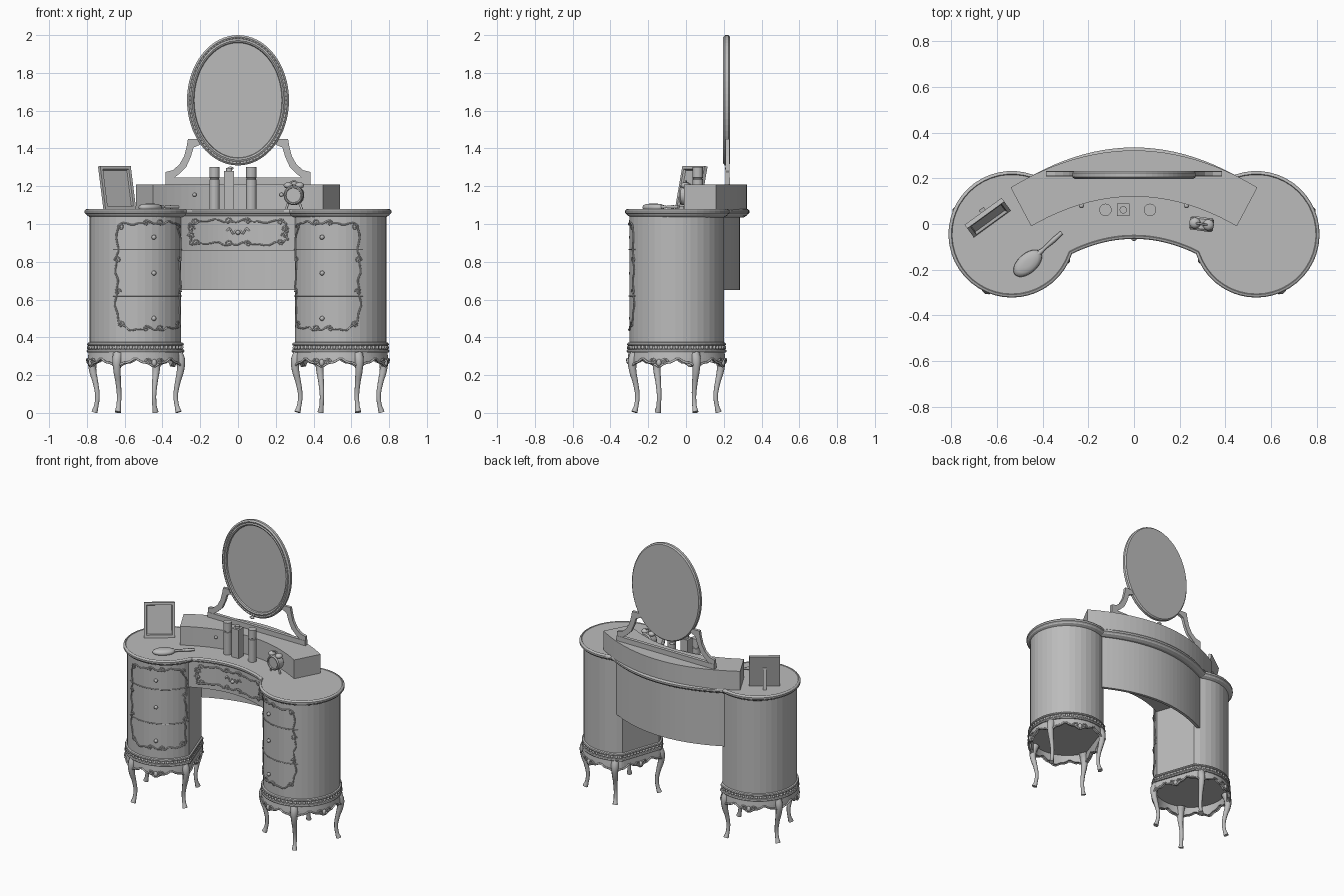
import bpy, bmesh
from math import sin, cos, pi, radians, tau
from mathutils import Vector, Matrix

old = bpy.data.objects.get("Cube")
if old:
    bpy.data.objects.remove(old)

grey = bpy.data.materials.new("plain grey")
grey.use_nodes = True
COLOUR = (0.5, 0.5, 0.5, 1)
grey.diffuse_color = COLOUR
grey.node_tree.nodes["Principled BSDF"].inputs["Base Color"].default_value = COLOUR


def add(name, mesh, smooth=False):
    obj = bpy.data.objects.new(name, mesh)
    bpy.context.scene.collection.objects.link(obj)
    mesh.materials.clear()
    mesh.materials.append(grey)
    mesh.polygons.foreach_set("use_smooth", [smooth] * len(mesh.polygons))
    return obj


def finish(name, bm, smooth=False):
    bmesh.ops.recalc_face_normals(bm, faces=bm.faces)
    mesh = bpy.data.meshes.new(name)
    bm.to_mesh(mesh)
    bm.free()
    return add(name, mesh, smooth)


def loft(name, rings, hollow=False, smooth=False):
    """Skin equal-length closed rings; cap the ends, or join them if hollow."""
    bm = bmesh.new()
    loops = [[bm.verts.new(p) for p in ring] for ring in rings]
    pairs = list(zip(loops, loops[1:]))
    if hollow:
        pairs.append((loops[-1], loops[0]))
    else:
        bm.faces.new(loops[0])
        bm.faces.new(loops[-1])
    for a, b in pairs:
        for i in range(len(a)):
            j = (i + 1) % len(a)
            bm.faces.new((a[i], a[j], b[j], b[i]))
    return finish(name, bm, smooth)


def prism(name, outline, z0, z1):
    return loft(name, [[(x, y, z) for x, y in outline] for z in (z0, z1)])


def tubes(name, paths, thick, radii=None, cyclic=False, res=1, sides=1):
    """Round rods along paths, joined into one mesh."""
    curve = bpy.data.curves.new(name, "CURVE")
    curve.dimensions = "3D"
    curve.bevel_depth = thick
    curve.bevel_resolution = sides
    curve.resolution_u = res
    curve.use_fill_caps = True
    for path in paths:
        s = curve.splines.new("BEZIER")
        s.bezier_points.add(len(path) - 1)
        s.use_cyclic_u = cyclic
        for i, (bp, p) in enumerate(zip(s.bezier_points, path)):
            bp.co = p
            bp.radius = radii[i] if radii else 1
        for bp in s.bezier_points:
            bp.handle_left_type = bp.handle_right_type = "AUTO"
    tmp = bpy.data.objects.new(name + "_path", curve)
    bpy.context.scene.collection.objects.link(tmp)
    dg = bpy.context.evaluated_depsgraph_get()
    mesh = bpy.data.meshes.new_from_object(tmp.evaluated_get(dg))
    bpy.data.objects.remove(tmp)
    return add(name, mesh, True)


def beads(name, points, size, detail=1):
    bm = bmesh.new()
    for p in points:
        m = Matrix.Translation(p) @ Matrix.Diagonal((*size, 1))
        bmesh.ops.create_icosphere(bm, subdivisions=detail, radius=1, matrix=m)
    return finish(name, bm, True)


def place(obj, loc, rx=0, rz=0):
    obj.matrix_world = (Matrix.Translation(loc) @ Matrix.Rotation(radians(rz), 4, "Z")
                        @ Matrix.Rotation(radians(rx), 4, "X"))


def bow(half, end, mid, n=24):
    """Shallow arc from -half to +half."""
    return [(half * t, mid + (end - mid) * t * t) for t in (2 * i / n - 1 for i in range(n + 1))]


def circle(r, n, cx=0, cy=0, ry=None):
    return [(cx + r * cos(tau * i / n), cy + (ry or r) * sin(tau * i / n)) for i in range(n)]


def scrollwork(name, at, w, h):
    """Wavy carved border with curls; at(u, v) maps it to a surface."""
    border, n = [], 112
    for i in range(n):
        a = tau * i / n
        c, s = cos(a), sin(a)
        k = 1 / (abs(c) ** 8 + abs(s) ** 8) ** 0.125
        wave = 0.007 * sin(10 * a) + 0.004 * sin(23 * a)
        border.append(at((w + wave) * c * k, (h + wave) * s * k))
    tubes(name + "_border", [border], 0.0045, cyclic=True)
    curls, spots = [], []
    for sx in (-1, 1):
        for sy in (-1, 1):
            spots += [(sx * w * 0.88, sy * h * 0.92, sx * sy), (sx * w * 0.2, sy * h, -sx),
                      (sx * w * 0.97, sy * h * 0.3, sy)]
    for cx, cy, d in spots:
        curls.append([at(cx + d * 0.02 * (1 - t / 11) * cos(t * 0.8),
                         cy + 0.02 * (1 - t / 11) * sin(t * 0.8)) for t in range(10)])
    tubes(name + "_curls", curls, 0.0035)


# Kidney-shaped table top with a moulded edge
lobe = [(0.535 + 0.277 * cos(radians(a)), -0.045 + 0.277 * sin(radians(a))) for a in range(198, 471, 8)]
front = [p for p in bow(0.27, -0.13, -0.065, 20) if p[0] >= 0][:-1]
back = [p for p in bow(0.44, 0.215, 0.335, 20) if p[0] >= 0][::-1][1:]
half = front + lobe + back
top = [Vector(p) for p in half + [(-x, y) for x, y in half[-2:0:-1]]]


def inset(d):
    out = []
    for i, p in enumerate(top):
        t = (top[(i + 1) % len(top)] - top[i - 1]).normalized()
        out.append((p.x - t.y * d, p.y + t.x * d))
    return out


edge = [(0.03, 1.035), (0.012, 1.045), (0.008, 1.052), (0, 1.058), (0, 1.07), (0.005, 1.077),
        (0.013, 1.08), (0.016, 1.076), (0.02, 1.076)]
loft("table_top", [[(x, y, z) for x, y in inset(d)] for d, z in edge])

# Drawer between the pedestals, and the long back panel
drawer_front = bow(0.32, -0.135, -0.05)
prism("centre_drawer", drawer_front + bow(0.42, 0.17, 0.27)[::-1], 0.86, 1.045)
prism("back_panel", bow(0.42, 0.155, 0.265) + bow(0.43, 0.172, 0.285)[::-1], 0.65, 1.045)


def on_drawer(u, v):
    return (u, -0.053 - 0.085 * (u / 0.32) ** 2, 0.955 + v)


scrollwork("drawer_scroll", on_drawer, 0.255, 0.06)
tubes("drawer_crest", [[on_drawer(s * (0.008 + 0.0065 * t), 0.012 * cos(t * 1.1) + 0.002 * t) for t in range(9)]
                       for s in (-1, 1)], 0.005)
beads("drawer_knob", [(0, -0.062, 0.955)], (0.013, 0.013, 0.013), 2)

# Pedestals: round in front, flat on the wall facing the knee space
FLAT, DOOR, LEG = radians(161), radians(-111), radians(-66)


def reach(a, off):
    c = cos(a - FLAT)
    return min(0.25 + off, (0.2 + off) / c) if c > 0.01 else 0.25 + off


for side, s in (("left", 1), ("right", -1)):
    def at(a, r, z):
        return (s * (0.537 + r * cos(a)), -0.05 + r * sin(a), z)

    def ring(off, z, n=40):
        return [at(a, reach(a, off), z(a) if callable(z) else z) for a in (FLAT + tau * i / n for i in range(n))]

    def on_door(u, v):
        return at(DOOR + u / 0.25, 0.252, 0.725 + v)

    loft(side + "_pedestal", [ring(0, 0.33), ring(0, 1.045)])
    bands = [(0, 0.318), (0.012, 0.32), (0.015, 0.327), (0.012, 0.335), (0.003, 0.338),
             (0.003, 0.354), (0.01, 0.357), (0.012, 0.363), (0.009, 0.37), (0, 0.374)]
    loft(side + "_base_moulding", [ring(o, z) for o, z in bands])
    beads(side + "_bead_band", ring(0.004, 0.346, 56), (0.01, 0.01, 0.012))

    # Carved skirt and cabriole legs
    def low(a):
        return 0.266 - 0.016 * cos(8 * (a - LEG)) - 0.005 * cos(24 * (a - LEG))

    loft(side + "_skirt", [ring(0.004, 0.322, 96), ring(0.008, 0.29, 96), ring(0.01, low, 96),
                           ring(-0.008, low, 96), ring(-0.012, 0.322, 96)], hollow=True)
    tubes(side + "_skirt_edge", [ring(0.011, low, 96)], 0.006, cyclic=True)
    legs = [LEG + k * pi / 2 for k in range(4)]
    profile = [(0.235, 0.322, 2), (0.254, 0.28, 1.9), (0.255, 0.23, 1.5), (0.238, 0.16, 1.1),
               (0.227, 0.09, 0.9), (0.234, 0.035, 0.9), (0.244, 0.004, 1.25)]
    tubes(side + "_legs", [[at(a, r, z) for r, z, _ in profile] for a in legs], 0.014,
          [w for *_, w in profile], res=4, sides=2)
    skirt_curls = []
    for a in legs:
        for m in (-1, 1):
            skirt_curls.append([at(b, reach(b, 0.013), 0.272 + 0.016 * (1 - t / 11) * sin(t * 0.8))
                                for t in range(10)
                                for b in [a + pi / 4 + m * (0.12 + 0.08 * (1 - t / 11) * cos(t * 0.8))]])
    tubes(side + "_skirt_curls", skirt_curls, 0.005)
    beads(side + "_skirt_shells", [at(a + pi / 4, reach(a + pi / 4, 0.01), 0.265) for a in legs],
          (0.014, 0.014, 0.02), 2)

    # Drawer joints, knobs and carving on the pedestal front
    tubes(side + "_drawer_joints", [[on_door(u * 0.02, z) for u in range(-11, 12)] for z in (-0.105, 0.14)], 0.003)
    beads(side + "_knobs", [at(DOOR, 0.257, z) for z in (0.5, 0.74, 0.93)], (0.013, 0.013, 0.013), 2)
    scrollwork(side + "_drawer_scroll", on_door, 0.2, 0.28)

# Curved riser box with two small knobs
prism("riser_box", bow(0.45, -0.01, 0.12) + bow(0.54, 0.16, 0.322)[::-1], 1.074, 1.21)
beads("riser_knobs", [(x, 0.08, 1.155) for x in (-0.23, 0.23)], (0.011, 0.011, 0.011), 2)

# Oval mirror and its stand
oval = [(0.262, 0.337, 0.232), (0.27, 0.345, 0.224), (0.27, 0.345, 0.206), (0.26, 0.335, 0.197),
        (0.25, 0.325, 0.201), (0.243, 0.316, 0.197), (0.235, 0.307, 0.202), (0.232, 0.304, 0.212)]
loft("oval_mirror", [[(x, y, z) for x, z in circle(a, 64, 0, 1.655, b)] for a, b, y in oval])
beads("mirror_beading", [(x, 0.2, z) for x, z in circle(0.256, 90, 0, 1.655, 0.33)], (0.004, 0.004, 0.004))
prism("stand_rail", [(-0.385, 0.208), (0.385, 0.208), (0.385, 0.232), (-0.385, 0.232)], 1.208, 1.245)
wing = [(0.385, 1.24), (0.385, 1.275), (0.345, 1.285), (0.31, 1.315), (0.285, 1.36), (0.272, 1.41), (0.265, 1.45),
        (0.18, 1.45), (0.2, 1.42), (0.235, 1.405), (0.25, 1.355), (0.275, 1.3), (0.315, 1.262), (0.345, 1.24)]
for side, s in (("left", 1), ("right", -1)):
    loft(side + "_stand_wing", [[(s * x, y, z) for x, z in wing] for y in (0.21, 0.23)])
beads("stand_finial", [(-0.04, 0.215, 1.295)], (0.02, 0.01, 0.01))

# Bottles on the table top
for name, x in (("right_bottle", -0.125), ("left_bottle", 0.07)):
    steps = [(0.027, 1.076), (0.027, 1.235), (0.024, 1.237), (0.024, 1.243), (0.027, 1.245), (0.027, 1.303)]
    loft(name, [[(*p, z) for p in circle(r, 24, x, 0.062)] for r, z in steps])
box = [(-0.075, 0.035), (-0.02, 0.035), (-0.02, 0.09), (-0.075, 0.09)]
prism("square_bottle", box, 1.076, 1.28)
prism("square_bottle_cap", circle(0.016, 16, -0.047, 0.062), 1.28, 1.296)

# Twin-bell clock
dial = [(0.045, 0.03), (0.052, 0.022), (0.052, -0.022), (0.046, -0.03), (0.04, -0.03), (0.038, -0.022)]
clock = [loft("clock_case", [[(x, y, z) for x, z in circle(r, 28)] for r, y in dial]),
         beads("clock_bells", [(s * 0.03, 0, 0.052) for s in (-1, 1)], (0.025, 0.025, 0.017), 2),
         tubes("clock_feet", [[(s * 0.03, 0, -0.04), (s * 0.042, 0, -0.073)] for s in (-1, 1)], 0.007),
         tubes("clock_handle", [[(-0.03, 0, 0.06), (0, 0, 0.075), (0.03, 0, 0.06)]], 0.005, res=4)]
for part in clock:
    place(part, (0.296, 0.0, 1.152), rz=-8)

# Leaning photo frame with a rear strut
rim = [(0.1, 0.1175, 0.02), (0.1, 0.1175, 0), (0.084, 0.1, 0), (0.08, 0.096, 0.012)]
photo = loft("photo_frame", [[(x * w, y, 0.1175 + z * h) for x, z in ((-1, -1), (1, -1), (1, 1), (-1, 1))]
                             for w, h, y in rim])
strut = [(0.018, 0.15), (0.075, 0.016), (0.08, 0.016), (0.024, 0.15)]
prop = loft("photo_strut", [[(x, y, z) for y, z in strut] for x in (-0.012, 0.012)])
for part in (photo, prop):
    place(part, (-0.62, 0.0, 1.078), rx=-12, rz=36)

# Hairbrush lying on the table
head = [(0.9, 0.0), (1, 0.008), (0.95, 0.02), (0.7, 0.028), (0.3, 0.031)]
brush = [loft("brush_head", [[(*p, z) for p in circle(0.075 * k, 28, 0, 0, 0.043 * k)] for k, z in head], smooth=True),
         tubes("brush_handle", [[(0.06, 0, 0.013), (0.1, 0, 0.013), (0.15, 0, 0.013), (0.2, 0, 0.013)]],
               0.01, [1.3, 0.7, 1.1, 0.9], res=4)]
for part in brush:
    place(part, (-0.465, -0.172, 1.077), rz=42)
